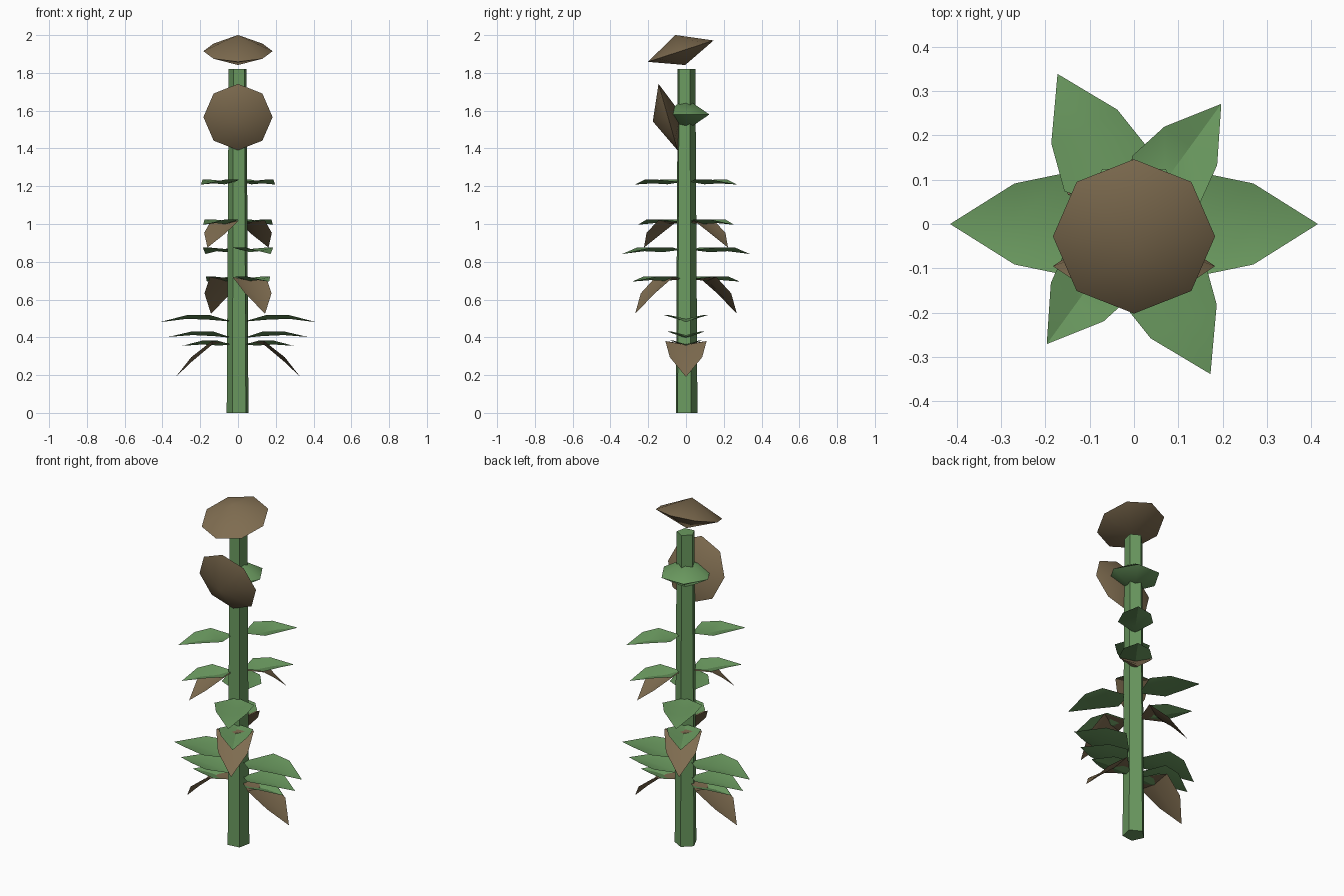
import bpy, bmesh, math
from mathutils import Matrix

cube = bpy.data.objects.get("Cube")
if cube:
    bpy.data.objects.remove(cube, do_unlink=True)


def make_material(name, color):
    mat = bpy.data.materials.new(name)
    mat.use_nodes = True
    mat.diffuse_color = color
    mat.node_tree.nodes["Principled BSDF"].inputs["Base Color"].default_value = color
    return mat


green = make_material("leaf green", (0.145, 0.32, 0.115, 1))
brown = make_material("dry brown", (0.21, 0.15, 0.08, 1))


def finish(name, bm, mat, matrix, angle=30):
    mesh = bpy.data.meshes.new(name)
    bm.transform(matrix)
    bm.to_mesh(mesh)
    bm.free()
    mesh.materials.append(mat)
    obj = bpy.data.objects.new(name, mesh)
    bpy.context.collection.objects.link(obj)
    bpy.ops.object.select_all(action='DESELECT')
    obj.select_set(True)
    bpy.context.view_layer.objects.active = obj
    bpy.ops.object.shade_smooth_by_angle(angle=math.radians(angle))


def turn(degrees, axis):
    return Matrix.Rotation(math.radians(degrees), 4, axis)


def move(x, y, z):
    return Matrix.Translation((x, y, z))


# Tapered five-sided stem
height = 1.82
bm = bmesh.new()
bmesh.ops.create_cone(bm, cap_ends=True, segments=5, radius1=0.061, radius2=0.05, depth=height)
bm.verts.ensure_lookup_table()
first = bm.verts[0].co
align = -47 - math.degrees(math.atan2(first.y, first.x))
finish("stem", bm, green, move(0, 0, height / 2) @ turn(align, 'Z'))


# Flower heads: shallow double cones
def head(name, sides, radius, up, down, matrix, mat):
    bm = bmesh.new()
    ring = []
    for i in range(sides):
        a = math.tau * i / sides
        ring.append(bm.verts.new((radius * math.cos(a), radius * math.sin(a), 0)))
    top = bm.verts.new((0, 0, up))
    bottom = bm.verts.new((0, 0, -down))
    for a, b in zip(ring, ring[1:] + ring[:1]):
        bm.faces.new((a, b, top))
        bm.faces.new((b, a, bottom))
    finish(name, bm, mat, matrix, 42)


head("top_flower", 8, 0.183, 0.09, 0.077, move(0, -0.028, 1.915) @ turn(18, 'X'), brown)
head("front_flower", 8, 0.183, 0.084, 0.07, move(0, -0.095, 1.566) @ turn(106, 'X'), brown)
head("green_bud", 6, 0.143, 0.085, 0.085, move(0, 0, 1.58), green)


# Folded leaf: stations hold distance, half width, edge height and spine height
def leaf(name, azimuth, z, length, stations, tip_z, mat):
    bm = bmesh.new()
    root = bm.verts.new((0.03, 0, 0))
    rows = []
    for dist, width, edge, spine in stations:
        x, w = dist * length, width * length
        rows.append([bm.verts.new(p) for p in ((x, -w, edge), (x, 0, spine), (x, w, edge))])
    tip = bm.verts.new((length, 0, tip_z))
    near, far = rows
    for i in range(2):
        bm.faces.new((root, near[i], near[i + 1]))
        bm.faces.new((near[i], far[i], far[i + 1], near[i + 1]))
        bm.faces.new((far[i], tip, far[i + 1]))
    finish(name, bm, mat, move(0, 0, z) @ turn(azimuth, 'Z'))


def leaf_pair(name, azimuth, *args):
    for side, extra in (("a", 0), ("b", 180)):
        leaf(name + "_" + side, azimuth + extra, *args)


def living(rise):
    return ((0.36, 0.28, rise, rise - 0.025), (0.65, 0.22, rise, rise - 0.02))


def drooping(drop):
    return ((0.42, 0.33, 0.015, -0.005), (0.75, 0.26, -0.4 * drop, -0.55 * drop))


# Green leaves: azimuth, height, length, edge rise, tip height
green_pairs = (
    (0, 0.36, 0.295, 0.022, -0.005),
    (0, 0.397, 0.37, 0.035, 0.005),
    (0, 0.483, 0.415, 0.035, -0.003),
    (-60, 0.71, 0.33, 0.013, -0.015),
    (-63, 0.863, 0.38, 0.013, -0.022),
    (54, 1.013, 0.315, 0.012, -0.017),
    (54, 1.222, 0.335, 0.013, -0.013),
)
for n, (az, z, length, rise, tip) in enumerate(green_pairs, 1):
    leaf_pair(f"green_leaf_{n}", az, z, length, living(rise), tip, green)

# Withered leaves hanging under some of the green pairs
brown_pairs = ((0, 0.365, 0.33, 0.175), (-62, 0.705, 0.305, 0.18), (54, 1.005, 0.275, 0.13))
for n, (az, z, length, drop) in enumerate(brown_pairs, 1):
    leaf_pair(f"withered_leaf_{n}", az, z, length, drooping(drop), -drop, brown)
